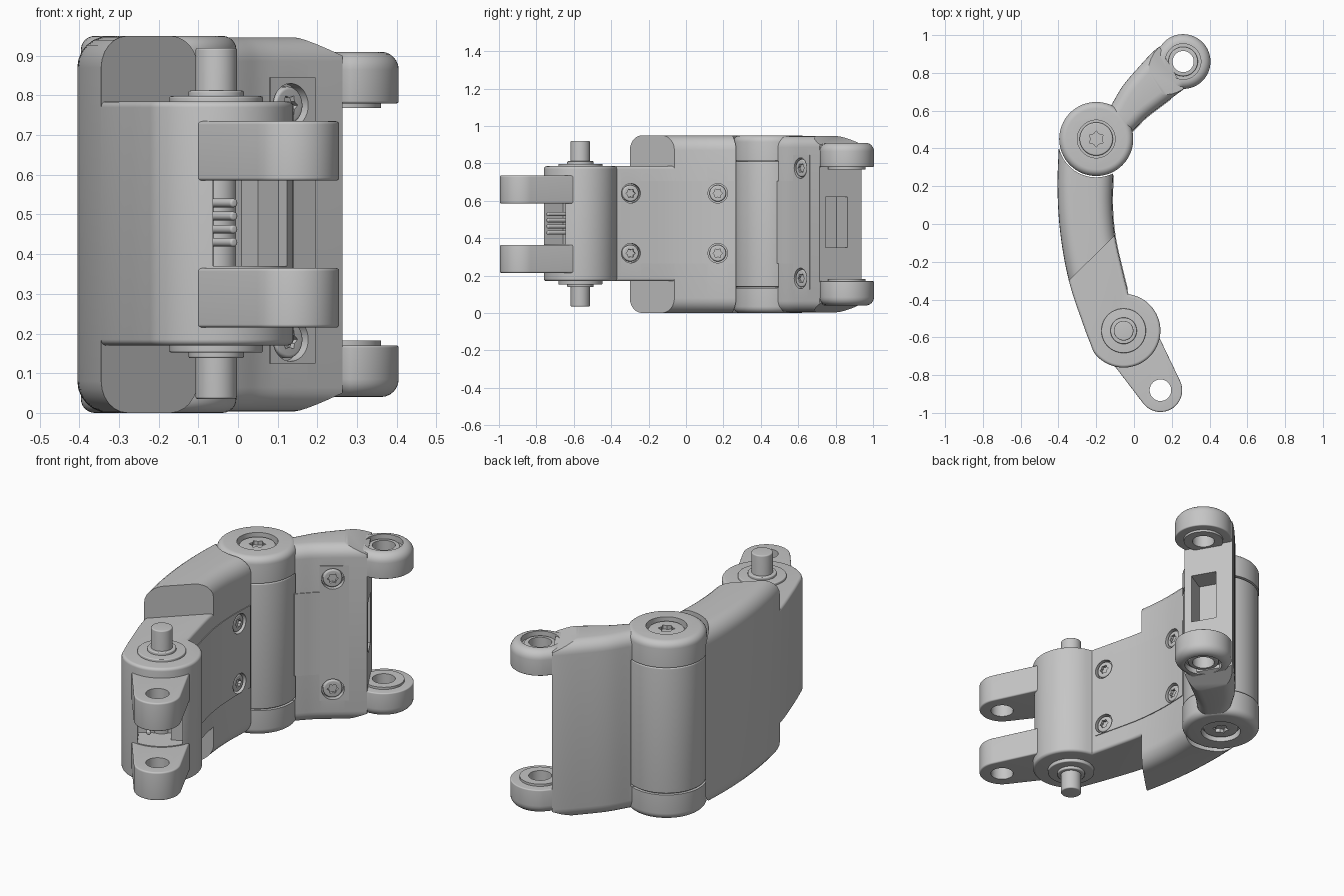
import bpy, bmesh
from math import radians, cos, sin, pi
from mathutils import Vector, Matrix

cube = bpy.data.objects.get("Cube")
if cube:
    bpy.data.objects.remove(cube, do_unlink=True)

grey = bpy.data.materials.new("satin grey")
grey.use_nodes = True
grey.diffuse_color = (0.56, 0.56, 0.56, 1)
grey.node_tree.nodes["Principled BSDF"].inputs["Base Color"].default_value = (0.56, 0.56, 0.56, 1)

HEIGHT = 0.95
MID = Vector((-0.2, 0.45))       # main hinge axis
LOW = Vector((-0.055, -0.565))   # pinned knuckle axis
TIP = Vector((0.26, 0.86))       # upper eye axis
TAIL = Vector((0.14, -0.88))     # lower eye axis
parts = []


def arc(c, r, a0, a1, n=32):
    return [Vector((c[0] + r * cos(radians(a0 + (a1 - a0) * i / n)),
                    c[1] + r * sin(radians(a0 + (a1 - a0) * i / n)))) for i in range(n + 1)]


def smooth_path(points, n=8):
    """Catmull-Rom curve through the points."""
    p = [Vector(q) for q in points]
    p = [2 * p[0] - p[1]] + p + [2 * p[-1] - p[-2]]
    out = []
    for a, b, c, d in zip(p, p[1:], p[2:], p[3:]):
        for i in range(n):
            t = i / n
            out.append(0.5 * (2 * b + (c - a) * t + (2 * a - 5 * b + 4 * c - d) * t * t
                              + (3 * b - a - 3 * c + d) * t ** 3))
    return out + [p[-2]]


def prism(name, pts, z0, z1, top=0, bottom=0, matrix=None, keep=True, planes=()):
    """Extruded outline with optional rounded rims, trimmed by planes."""
    bm = bmesh.new()
    face = bm.faces.new([bm.verts.new((q[0], q[1], z0)) for q in pts])
    ext = bmesh.ops.extrude_face_region(bm, geom=[face])["geom"]
    bmesh.ops.translate(bm, vec=(0, 0, z1 - z0), verts=[v for v in ext if isinstance(v, bmesh.types.BMVert)])
    for z, size in ((z1, top), (z0, bottom)):
        if size:
            rim = [e for e in bm.edges if all(abs(v.co.z - z) < 1e-5 for v in e.verts)]
            bmesh.ops.bevel(bm, geom=rim, offset=size, segments=6, profile=0.5,
                            affect='EDGES', clamp_overlap=False)
    for co, normal in planes:
        bmesh.ops.bisect_plane(bm, geom=bm.verts[:] + bm.edges[:] + bm.faces[:], dist=1e-6,
                               plane_co=co, plane_no=normal, clear_outer=True)
        bmesh.ops.holes_fill(bm, edges=[e for e in bm.edges if e.is_boundary], sides=0)
    if matrix:
        bm.transform(matrix)
    bmesh.ops.recalc_face_normals(bm, faces=bm.faces)
    if bm.calc_volume(signed=True) < 0:
        bmesh.ops.reverse_faces(bm, faces=bm.faces)
    mesh = bpy.data.meshes.new(name)
    bm.to_mesh(mesh)
    bm.free()
    mesh.materials.append(grey)
    ob = bpy.data.objects.new(name, mesh)
    bpy.context.collection.objects.link(ob)
    if keep:
        parts.append(ob)
    return ob


def disc(name, c, r, z0, z1, top=0, bottom=0, matrix=None, keep=True):
    return prism(name, arc(c, r, 0, 360, 64)[:-1], z0, z1, top, bottom, matrix, keep)


def hole(c, r, z0, z1, matrix=None):
    return disc("cutter", c, r, z0, z1, matrix=matrix, keep=False)


def slab(c, ang, s0, s1, w0, w1, z0, z1):
    """Box cutter running from s0 to s1 along ang, w0 to w1 across it."""
    m = Matrix.Translation((c[0], c[1], 0)) @ Matrix.Rotation(radians(ang), 4, 'Z')
    return prism("cutter", [(s0, w0), (s1, w0), (s1, w1), (s0, w1)], z0, z1, matrix=m, keep=False)


def star(r, z0, z1, matrix):
    pts = [(r * (1 if i % 2 else 0.7) * cos(i * pi / 6), r * (1 if i % 2 else 0.7) * sin(i * pi / 6))
           for i in range(12)]
    return prism("cutter", pts, z0, z1, matrix=matrix, keep=False)


def cut(targets, cutters):
    """Subtract cutters, trying a second solver if one returns nothing."""
    for ob in targets:
        bpy.context.view_layer.objects.active = ob
        for c in cutters:
            before = ob.data.copy()
            for solver in ('EXACT', 'FLOAT'):
                mod = ob.modifiers.new("cut", 'BOOLEAN')
                mod.operation, mod.solver, mod.object = 'DIFFERENCE', solver, c
                bpy.ops.object.modifier_apply(modifier=mod.name)
                if len(ob.data.polygons):
                    break
                ob.data = before.copy()
    for c in cutters:
        bpy.data.objects.remove(c, do_unlink=True)


def strip(name, path, y0, y1, z0, z1):
    """Thin cover plate following an inner wall."""
    outer, inner = [], []
    for i in range(1, len(path) - 1):
        if y0 <= path[i].y <= y1:
            t = (path[i + 1] - path[i - 1]).normalized()
            n = Vector((t.y, -t.x))
            outer.append(path[i] + n * 0.004)
            inner.append(path[i] - n * 0.004)
    return prism(name, outer + inner[::-1], z0, z1)


def screw(name, x, y, z, ang, r, targets):
    m = Matrix.Translation((x, y, z)) @ Matrix.Rotation(radians(ang), 4, 'Z') @ Matrix.Rotation(pi / 2, 4, 'Y')
    cut(targets, [hole((0, 0), r, -0.025, 0.06, m)])
    head = disc(name, (0, 0), r - 0.008, -0.03, 0.0, top=0.008, matrix=m)
    cut([head], [star(r * 0.5, -0.015, 0.05, m)])


# lower link: tall curved shaft, then a lower step ending in the pinned knuckle
outer = smooth_path([(-0.395, 0.47), (-0.405, 0.2), (-0.39, -0.05), (-0.345, -0.3), (-0.27, -0.53), (-0.215, -0.675)])
inner = smooth_path([(-0.03, -0.37), (-0.06, -0.25), (-0.1, -0.07), (-0.115, 0.1), (-0.11, 0.28)], 16)
step = Vector((-0.222, -0.18, 0))
step_normal = Vector((0.7, -0.714, 0))
shaft = prism("lower_link_shaft",
              [(-0.38, 0.88)] + outer + [(-0.1, -0.98), (0.05, -0.69)] + inner + [(-0.095, 0.85)],
              0, HEIGHT, 0.08, 0.08,
              planes=[(step, step_normal), ((-0.395, 0.47, 0), (0.19, 0.285, 0))])
cut([shaft], [hole(MID, 0.203, -0.2, 1.2)])
knuckle = prism("lower_link_knuckle", outer + arc(LOW, 0.195, 215, 443, 48)[1:-1] + inner,
                0.17, 0.785, 0.015, 0.015, planes=[(step, -step_normal)])
cut([knuckle], [slab(LOW, -58, 0.04, 0.4, -0.11, 0.05, 0.37, 0.585),
                slab(LOW, -58, 0.12, 0.4, 0.04, 0.11, 0.37, 0.585)])
cover = strip("lower_link_cover", inner, -0.35, 0.26, 0.265, 0.705)
for z in (0.32, 0.64):
    screw("link_screw", -0.116, 0.17, z, 0, 0.052, [shaft, cover])
    screw("link_screw", -0.048, -0.295, z, 13, 0.052, [knuckle, cover])

# contact rods in the knuckle pocket
for i in range(4):
    m = (Matrix.Translation((LOW.x, LOW.y, 0.43 + i * 0.033)) @ Matrix.Rotation(radians(-58), 4, 'Z')
         @ Matrix.Rotation(pi / 2, 4, 'Y'))
    disc("contact_rod", (0, -0.055), 0.011, 0.02, 0.175, top=0.006, matrix=m)

# tail lugs with eyes, wider at the root
lug_outline = arc(TAIL, 0.115, -143, 26) + [(0.136, -0.605), (0.06, -0.56), (-0.09, -0.66), (-0.1, -0.755)]
for z in (0.215, 0.585):
    lug = prism("tail_lug", lug_outline, z, z + 0.15, 0.008, 0.008)
    cut([lug], [hole(TAIL, 0.057, 0, 1)])

# knuckle pin and main hinge barrel
disc("knuckle_pin", LOW, 0.052, 0.035, 0.92, 0.006, 0.006)
disc("hinge_barrel", MID, 0.192, 0.14, 0.81, 0.006, 0.006)
disc("hinge_core", MID, 0.18, 0.06, 0.89)

# upper arm, sloping down towards the eyes
arm_out = smooth_path([(-0.12, 0.63), (-0.06, 0.73), (0.02, 0.825), (0.11, 0.92), (0.2, 0.985)])
arm_in = smooth_path([(-0.1, 0.41), (0, 0.5), (0.06, 0.56), (0.13, 0.615), (0.265, 0.715)], 16)
arm = prism("upper_arm",
            [(-0.25, 0.05)] + arm_in + [(0.55, 0.93), (0.5, 1.2)] + arm_out[::-1] + [(-0.42, 0.2)],
            0.004, HEIGHT - 0.004, 0.06, 0.06,
            planes=[((*MID, 0), (-0.65, -0.76, 0)), ((0.2, 0.825, 0), (0.866, 0.5, 0)),
                    ((0.2, 0.825, 0.9), (0.33, 0.19, 0.92)), ((0.2, 0.825, 0.05), (0.33, 0.19, -0.92))])
cut([arm], [hole(MID, 0.2, 0.1375, 0.8125), hole(MID, 0.14, -0.2, 1.2),
            slab((0.2, 0.825), 30, -0.12, 0.2, -0.09, 0.045, 0.35, 0.62)])
strip("arm_cover", arm_in, 0.49, 0.58, 0.265, 0.705)
wide = strip("arm_cover_end", arm_in, 0.575, 0.665, 0.125, 0.845)
for z in (0.185, 0.775):
    screw("arm_screw", 0.13, 0.615, z, -49, 0.055, [arm, wide])

# mirrored top and bottom details: hinge caps, bolts, pin washers, upper eyes
eye_outline = arc(TIP, 0.145, -88, 130) + [(0.13, 0.93), (0.1, 0.89), (0.2, 0.675)]
flip = Matrix.Translation((0, 0, HEIGHT)) @ Matrix.Diagonal((1, 1, -1, 1))
for side, m in (("top", Matrix.Identity(4)), ("bottom", flip)):
    cap = disc(side + "_hinge_cap", MID, 0.196, 0.815, HEIGHT, top=0.035, matrix=m)
    cut([cap], [hole(MID, 0.1, 0.915, 1.1, m)])
    bolt = disc(side + "_hinge_bolt", MID, 0.088, 0.87, 0.935, top=0.008, matrix=m)
    cut([bolt], [star(0.042, 0.91, 1.1, m @ Matrix.Translation((MID.x, MID.y, 0)))])
    disc(side + "_pin_washer", LOW, 0.118, 0.77, 0.798, top=0.005, matrix=m)
    disc(side + "_pin_collar", LOW, 0.07, 0.78, 0.812, top=0.005, matrix=m)
    eye = prism(side + "_eye_lug", eye_outline, 0.78, 0.91, top=0.045, bottom=0.006, matrix=m)
    boss = disc(side + "_eye_boss", TIP, 0.1, 0.768, 0.79, matrix=m)
    bush = disc(side + "_eye_bush", TIP, 0.078, 0.8, 0.895, top=0.006, matrix=m)
    cut([eye], [hole(TIP, 0.094, 0.88, 1.1, m)])
    cut([eye, boss, bush], [hole(TIP, 0.056, 0.6, 1.1, m)])

# smooth shading with sharp edges kept
for ob in parts:
    bpy.ops.object.select_all(action='DESELECT')
    ob.select_set(True)
    bpy.context.view_layer.objects.active = ob
    bpy.ops.object.shade_smooth_by_angle(angle=radians(30))
